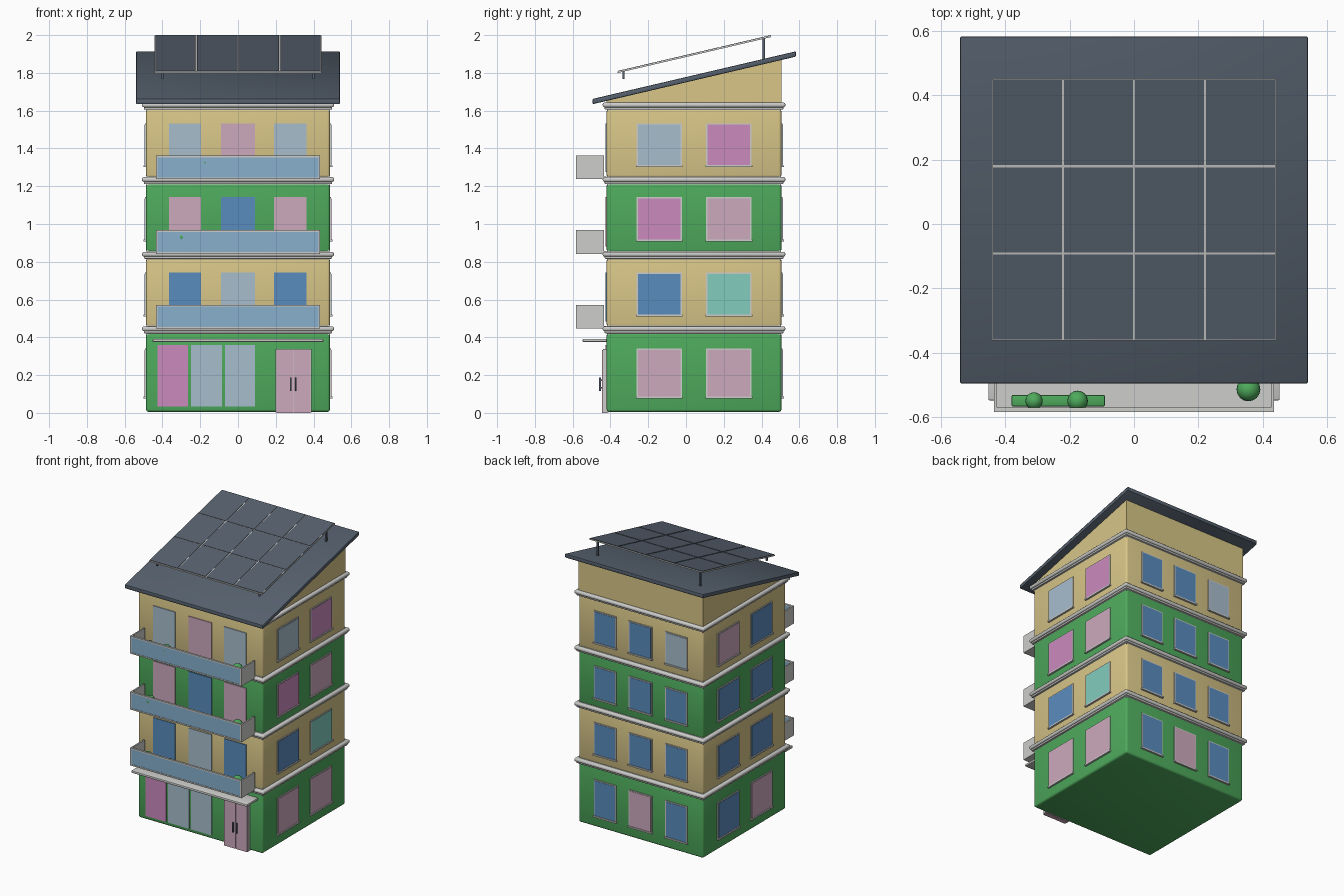
import bpy, bmesh, math
from mathutils import Vector

if "Cube" in bpy.data.objects:
    bpy.data.objects.remove(bpy.data.objects["Cube"])


def mat(name, r, g, b):
    m = bpy.data.materials.new(name)
    lin = [((c / 255 + 0.055) / 1.055) ** 2.4 for c in (r, g, b)]
    m.diffuse_color = (*lin, 1)
    m.use_nodes = True
    m.node_tree.nodes["Principled BSDF"].inputs["Base Color"].default_value = m.diffuse_color
    return m


GREEN = mat("leaf green", 78, 170, 92)
TAN = mat("warm tan", 216, 198, 136)
SLATE = mat("slate", 86, 97, 110)
GREY = mat("light grey", 205, 205, 203)
PALE = mat("pale window", 168, 190, 206)
PINK = mat("pink window", 206, 170, 190)
MAGENTA = mat("magenta window", 203, 139, 190)
BLUE = mat("blue window", 90, 140, 190)
TEAL = mat("teal window", 130, 206, 190)
GLASS = mat("balcony glass", 136, 176, 206)


def finish(name, bm, m):
    bmesh.ops.recalc_face_normals(bm, faces=bm.faces)
    me = bpy.data.meshes.new(name)
    bm.to_mesh(me)
    bm.free()
    me.materials.append(m)
    ob = bpy.data.objects.new(name, me)
    bpy.context.collection.objects.link(ob)
    return ob


def box(name, m, x, y, z, bevel=0, seg=2, shear=0):
    """Box from (min, max) spans; shear raises z along y."""
    bm = bmesh.new()
    bmesh.ops.create_cube(bm, size=1)
    for v in bm.verts:
        c = [s[0] if k < 0 else s[1] for s, k in zip((x, y, z), v.co)]
        v.co = Vector((c[0], c[1], c[2] + shear * c[1]))
    if bevel:
        bmesh.ops.bevel(bm, geom=bm.edges[:], offset=bevel, segments=seg,
                        affect='EDGES', profile=0.5)
    ob = finish(name, bm, m)
    if bevel:
        for p in ob.data.polygons:
            p.use_smooth = True
        ob.data.set_sharp_from_angle(angle=math.radians(35))
    return ob


def ball(name, m, x, y, z, r):
    bm = bmesh.new()
    bmesh.ops.create_uvsphere(bm, u_segments=16, v_segments=10, radius=r)
    bmesh.ops.translate(bm, verts=bm.verts, vec=(x, y, z))
    ob = finish(name, bm, m)
    for p in ob.data.polygons:
        p.use_smooth = True


def wall_box(name, m, side, u, z, d0, d1):
    """Box on a wall: u runs along it, d0..d1 is the distance from the wall."""
    if side == "front":
        box(name, m, u, (FRONT - d1, FRONT - d0), z)
    elif side == "back":
        box(name, m, u, (BACK + d0, BACK + d1), z)
    elif side == "right":
        box(name, m, (HALF + d0, HALF + d1), u, z)
    else:
        box(name, m, (-HALF - d1, -HALF - d0), u, z)


def window(side, u, z, m):
    """Framed pane with a sill."""
    f = 0.007
    wall_box(side + "_window_frame", GREY, side, u, z, -0.01, 0.006)
    wall_box(side + "_window_pane", m, side, (u[0] + f, u[1] - f),
             (z[0] + f, z[1] - f), 0, 0.008)
    wall_box(side + "_window_sill", GREY, side, (u[0] - 0.004, u[1] + 0.004),
             (z[0] - 0.004, z[0] + 0.006), -0.01, 0.013)


HALF, FRONT, BACK = 0.487, -0.42, 0.505
SLOPE = 0.234
floors = [(0.005, 0.425), (0.455, 0.82), (0.85, 1.215), (1.245, 1.61)]
spans = [(0.08, 0.34), (0.515, 0.743), (0.912, 1.143), (1.305, 1.533)]
thirds = [(-0.365, -0.195), (-0.09, 0.09), (0.19, 0.362)]
halves = [(-0.262, -0.022), (0.107, 0.347)]

# Colours per floor, in order of rising x or y
right_cols = [(PINK, PINK), (BLUE, TEAL), (MAGENTA, PINK), (PALE, MAGENTA)]
left_cols = [(PINK, BLUE), (BLUE, BLUE), (BLUE, BLUE), (BLUE, PINK)]
back_cols = [(BLUE, PINK, BLUE), (BLUE,) * 3, (BLUE,) * 3, (PALE, BLUE, BLUE)]
front_cols = [None, (BLUE, PALE, BLUE), (PINK, BLUE, PINK), (PALE, PINK, PALE)]
bushes = [None, [(-0.32, 0.030), (-0.15, 0.026)], [(-0.30, 0.033), (-0.17, 0.024)],
          [(-0.31, 0.027), (-0.175, 0.032)]]

for i, (z0, z1) in enumerate(floors):
    # Storey block and the moulding above it
    box("storey", TAN if i % 2 else GREEN, (-HALF, HALF), (FRONT, BACK), (z0, z1), 0.014, 3)
    box("moulding_core", GREY, (-0.485, 0.485), (-0.418, 0.503), (z1 - 0.012, z1 + 0.042))
    box("moulding_lower", GREY, (-0.498, 0.498), (-0.431, 0.516), (z1 - 0.004, z1 + 0.012), 0.005)
    box("moulding_upper", GREY, (-0.508, 0.508), (-0.441, 0.526), (z1 + 0.008, z1 + 0.033), 0.01, 3)

    # Side and back windows
    for u, a, b in zip(halves, right_cols[i], left_cols[i]):
        window("right", u, spans[i], a)
        window("left", u, spans[i], b)
    for u, m in zip(thirds, back_cols[i]):
        window("back", u, spans[i], m)
    if i == 0:
        continue

    # Front windows
    for u, m in zip(thirds, front_cols[i]):
        wall_box("front_window", m, "front", u, (spans[i][0] - 0.03, spans[i][1]), -0.01, 0.006)

    # Balcony: slab, side panels, glass front and its frame
    b0, b1 = z0 - 0.008, z0 + 0.117
    w, y0 = 0.435, -0.583
    box("balcony_slab", GREY, (-w, w), (y0 + 0.004, -0.42), (b0, b0 + 0.014))
    for s in (-1, 1):
        xs = sorted((s * w, s * (w - 0.01)))
        box("balcony_side", GREY, xs, (y0 + 0.004, -0.433), (b0, b1))
        box("balcony_frame_post", GREY, xs, (y0, y0 + 0.014), (b0, b1))
    box("balcony_glass", GLASS, (-w + 0.008, w - 0.008), (y0 + 0.003, y0 + 0.011), (b0 + 0.008, b1 - 0.006))
    for za, zb in ((b0, b0 + 0.009), (b1 - 0.009, b1)):
        box("balcony_frame_rail", GREY, (-w, w), (y0, y0 + 0.014), (za, zb))

    # Planter with bushes, and a potted plant
    box("planter", GREEN, (-0.38, -0.09), (-0.566, -0.53), (b0 + 0.014, b0 + 0.065), 0.005)
    for x, r in bushes[i]:
        ball("bush", GREEN, x, -0.549, b0 + 0.088, r)
    box("plant_pot", GREY, (0.33, 0.38), (-0.535, -0.485), (b0 + 0.014, b0 + 0.05), 0.004)
    ball("potted_plant", GREEN, 0.355, -0.513, b0 + 0.075, 0.037)

# Ground floor shop windows
for u, m in zip([(-0.425, -0.265), (-0.25, -0.085), (-0.07, 0.09)], (MAGENTA, PALE, PALE)):
    wall_box("shop_window", m, "front", u, (0.033, 0.36), -0.01, 0.006)

# Double entrance door with handles
box("door_frame", GREY, (0.198, 0.388), (-0.44, -0.41), (0.003, 0.338))
for xa, xb, hx in ((0.203, 0.291, 0.279), (0.295, 0.383, 0.307)):
    box("door_leaf", PINK, (xa, xb), (-0.446, -0.415), (0, 0.333))
    box("door_handle", SLATE, (hx - 0.004, hx + 0.004), (-0.46, -0.45), (0.115, 0.188), 0.002)
    for hz in (0.13, 0.17):
        box("handle_mount", SLATE, (hx - 0.003, hx + 0.003), (-0.452, -0.44), (hz, hz + 0.006))

# Entrance canopy
box("canopy", GREY, (-0.452, 0.452), (-0.547, -0.41), (0.376, 0.392), 0.004)

# Sloping attic wall: side profile extruded across the width
bm = bmesh.new()
profile = [(FRONT, 1.62), (BACK, 1.62), (BACK, 1.868), (FRONT, 1.652)]
face = bm.faces.new([bm.verts.new((-HALF, y, z)) for y, z in profile])
ext = bmesh.ops.extrude_face_region(bm, geom=[face])
bmesh.ops.translate(bm, vec=(2 * HALF, 0, 0),
                    verts=[g for g in ext["geom"] if isinstance(g, bmesh.types.BMVert)])
finish("attic_wall", bm, TAN)

# Roof slab
box("roof", SLATE, (-0.54, 0.54), (-0.495, 0.582), (1.75, 1.778), 0.006, 2, SLOPE)

# Solar array: pale backing with twelve dark cells
box("solar_backing", GREY, (-0.441, 0.441), (-0.362, 0.45), (1.884, 1.892), shear=SLOPE)
for cx in range(4):
    for cy in range(3):
        xa, ya = -0.441 + cx * 0.2205, -0.362 + cy * 0.2707
        box("solar_cell", SLATE, (xa + 0.0035, xa + 0.217), (ya + 0.0035, ya + 0.267),
            (1.889, 1.895), shear=SLOPE)

# Solar supports
for x in (-0.4, 0.4):
    box("solar_back_leg", SLATE, (x - 0.006, x + 0.006), (0.406, 0.418), (1.86, 1.985))
    box("solar_front_leg", SLATE, (x - 0.005, x + 0.005), (-0.335, -0.325), (1.768, 1.81))
